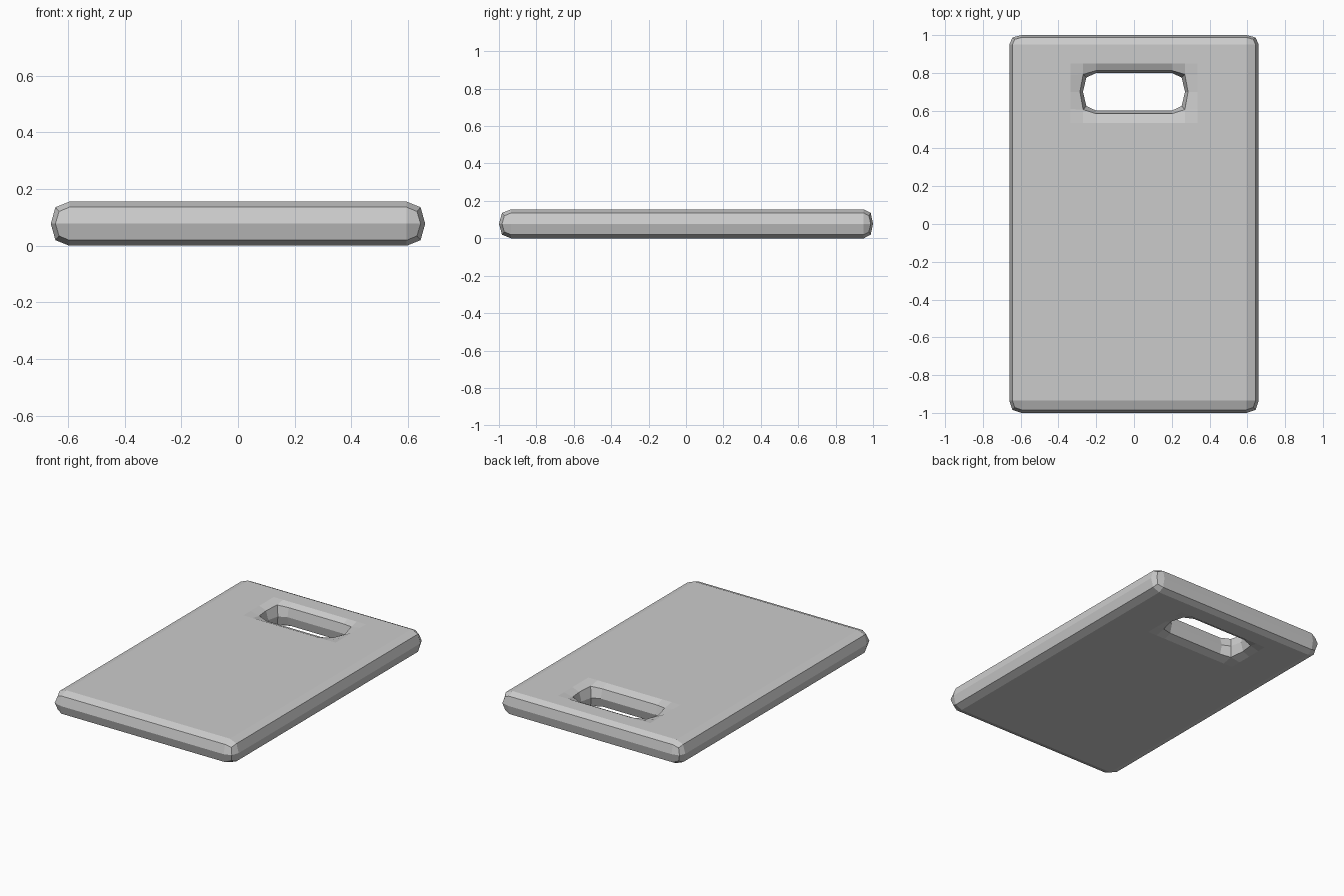
import bpy, bmesh

if "Cube" in bpy.data.objects:
    bpy.data.objects.remove(bpy.data.objects["Cube"])

# Cage lines of the board; support lines near the rim and the handle slot
xs = [-0.66, -0.53, -0.40, -0.27, -0.13, 0.13, 0.27, 0.40, 0.53, 0.66]
ys = [-1.0, -0.87, 0.47, 0.60, 0.80, 0.90, 1.0]
THICKNESS = 0.155

# Flat sheet with the handle slot left open
bm = bmesh.new()
grid = [[bm.verts.new((x, y, 0)) for y in ys] for x in xs]
for i in range(len(xs) - 1):
    for j in range(len(ys) - 1):
        in_slot = abs(xs[i] + xs[i + 1]) / 2 < 0.27 and ys[j] == 0.60
        if not in_slot:
            bm.faces.new((grid[i][j], grid[i + 1][j],
                          grid[i + 1][j + 1], grid[i][j + 1]))
mesh = bpy.data.meshes.new("cutting_board")
bm.to_mesh(mesh)
bm.free()
board = bpy.data.objects.new("cutting_board", mesh)
bpy.context.collection.objects.link(board)

# Thickness upward, then one level of rounding with flat faces
solid = board.modifiers.new("thickness", 'SOLIDIFY')
solid.thickness = THICKNESS
solid.offset = 1
round_edges = board.modifiers.new("rounding", 'SUBSURF')
round_edges.levels = 1
round_edges.render_levels = 1
round_edges.use_limit_surface = False
